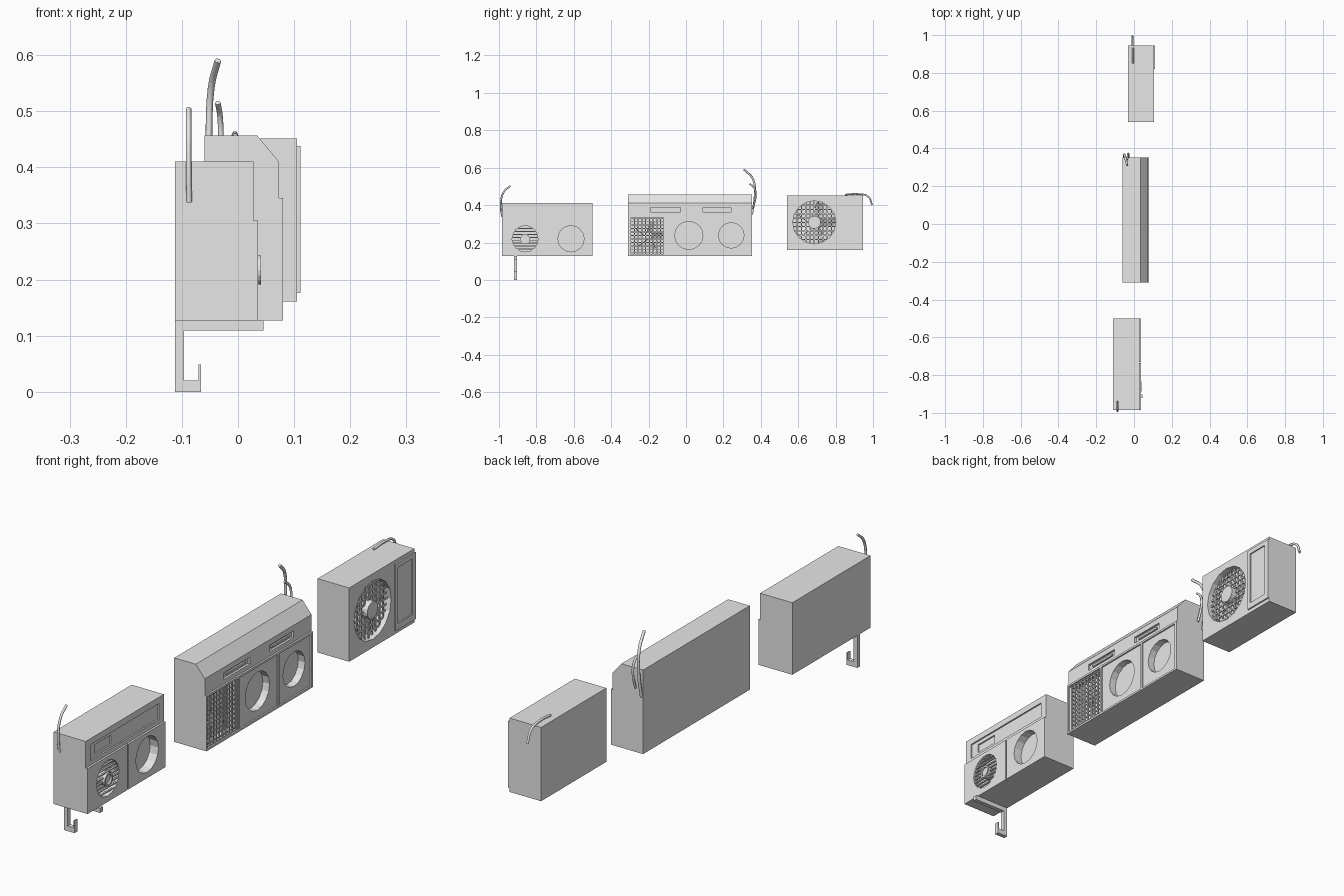
import bpy, bmesh, math
from mathutils import Matrix, Vector

cube = bpy.data.objects.get("Cube")
if cube:
    bpy.data.objects.remove(cube, do_unlink=True)

grey = bpy.data.materials.new("light grey")
grey.use_nodes = True
grey.diffuse_color = (0.8, 0.8, 0.8, 1)
grey.node_tree.nodes["Principled BSDF"].inputs["Base Color"].default_value = (0.8, 0.8, 0.8, 1)


def make(name, bm):
    bmesh.ops.recalc_face_normals(bm, faces=bm.faces)
    mesh = bpy.data.meshes.new(name)
    bm.to_mesh(mesh)
    bm.free()
    mesh.materials.append(grey)
    obj = bpy.data.objects.new(name, mesh)
    bpy.context.collection.objects.link(obj)
    return obj


def add_box(bm, x, y, z):
    spans = (x, y, z)
    mid = Vector([(a + b) / 2 for a, b in spans])
    size = Matrix.Diagonal([b - a for a, b in spans] + [1])
    bmesh.ops.create_cube(bm, size=1, matrix=Matrix.Translation(mid) @ size)


def add_disc(bm, x, y, z, r, r2=None, sides=16):
    """Cylinder along x, from x[0] to x[1]."""
    place = Matrix.Translation((sum(x) / 2, y, z)) @ Matrix.Rotation(math.pi / 2, 4, "Y")
    bmesh.ops.create_cone(bm, cap_ends=True, segments=sides, radius1=r,
                          radius2=r2 or r, depth=x[1] - x[0], matrix=place)


def add_prism(bm, profile, y):
    """Extrude an x-z profile along y."""
    face = bm.faces.new([bm.verts.new((px, y[0], pz)) for px, pz in profile])
    out = bmesh.ops.extrude_face_region(bm, geom=[face])
    verts = [v for v in out["geom"] if isinstance(v, bmesh.types.BMVert)]
    bmesh.ops.translate(bm, verts=verts, vec=(0, y[1] - y[0], 0))


def carve(obj, shapes):
    """Cut each (function, arguments) shape out of the object."""
    for fn, args in shapes:
        bm = bmesh.new()
        fn(bm, *args)
        cutter = make("cutter", bm)
        mod = obj.modifiers.new("cut", "BOOLEAN")
        mod.operation, mod.solver, mod.object = "DIFFERENCE", "EXACT", cutter
        bpy.context.view_layer.objects.active = obj
        bpy.ops.object.modifier_apply(modifier=mod.name)
        bpy.data.objects.remove(cutter, do_unlink=True)


def round_bars(bm, x, y, z, r, count, thick, upright=False):
    """Parallel bars trimmed to a circle."""
    for i in range(count):
        t = r * (2 * (i + 1) / (count + 1) - 1)
        h = math.sqrt(r * r - t * t)
        if upright:
            add_box(bm, x, (y + t - thick, y + t + thick), (z - h, z + h))
        else:
            add_box(bm, x, (y - h, y + h), (z + t - thick, z + t + thick))


def pipe(name, points, radius=0.005):
    curve = bpy.data.curves.new(name, "CURVE")
    curve.dimensions = "3D"
    curve.bevel_depth, curve.bevel_resolution, curve.use_fill_caps = radius, 1, True
    spline = curve.splines.new("BEZIER")
    spline.resolution_u = 4
    spline.bezier_points.add(len(points) - 1)
    for p, co in zip(spline.bezier_points, points):
        p.co = co
        p.handle_left_type = p.handle_right_type = "AUTO"
    curve.materials.append(grey)
    bpy.context.collection.objects.link(bpy.data.objects.new(name, curve))


# Small unit: stepped case with display panel, fan opening and round window
bm = bmesh.new()
add_prism(bm, [(-0.112, 0.127), (0.036, 0.127), (0.036, 0.305), (0.028, 0.305),
               (0.028, 0.41), (-0.112, 0.41)], (-0.985, -0.5))
case = make("small_unit_case", bm)
carve(case, [
    (add_box, ((0.022, 0.1), (-0.955, -0.53), (0.322, 0.385))),
    (add_box, ((0.016, 0.1), (-0.92, -0.82), (0.335, 0.37))),
    (add_box, ((0.03, 0.1), (-0.737, -0.731), (0.12, 0.305))),
    (add_disc, ((0.0, 0.1), -0.86, 0.22, 0.07)),
    (add_disc, ((0.0, 0.1), -0.615, 0.22, 0.07)),
])
bm = bmesh.new()
round_bars(bm, (0.027, 0.034), -0.86, 0.22, 0.07, 8, 0.0025)
make("small_unit_slats", bm)
bm = bmesh.new()
add_disc(bm, (0.0, 0.041), -0.86, 0.217, 0.026)
hub = make("small_unit_hub", bm)
carve(hub, [(add_disc, ((0.034, 0.1), -0.86, 0.217, 0.019))])

# Hook bracket under the small unit
bm = bmesh.new()
add_prism(bm, [(-0.112, 0), (-0.066, 0), (-0.066, 0.049), (-0.07, 0.049), (-0.07, 0.02),
               (-0.096, 0.02), (-0.096, 0.109), (0.045, 0.109), (0.045, 0.127),
               (-0.112, 0.127)], (-0.92, -0.903))
make("hook_bracket", bm)

# Wide unit: sloped top edge, framed front panels, two vents and round windows
bm = bmesh.new()
add_prism(bm, [(-0.06, 0.127), (0.08, 0.127), (0.08, 0.345), (0.073, 0.345),
               (0.073, 0.41), (0.034, 0.457), (-0.06, 0.457)], (-0.31, 0.352))
case = make("wide_unit_case", bm)
cuts = [(add_box, ((0.074, 0.2), span, (0.135, 0.337)))
        for span in ((-0.302, -0.11), (-0.103, 0.135), (0.144, 0.341))]
cuts += [(add_box, ((0.064, 0.2), span, (0.362, 0.388)))
         for span in ((-0.19, -0.03), (0.09, 0.24))]
cuts += [(add_disc, ((0.045, 0.2), 0.015, 0.238, 0.075)),
         (add_disc, ((0.045, 0.2), 0.242, 0.238, 0.068)),
         (add_box, ((0.04, 0.2), (-0.298, -0.114), (0.139, 0.333)))]
carve(case, cuts)
for i, span in enumerate(((-0.17, -0.05), (0.11, 0.22))):
    bm = bmesh.new()
    add_box(bm, (0.06, 0.07), span, (0.371, 0.379))
    make("vent_blade_%d" % (i + 1), bm)

# Grille and fan of the wide unit
bm = bmesh.new()
for i in range(10):
    y = -0.296 + i * 0.02
    add_box(bm, (0.066, 0.072), (y - 0.003, y + 0.003), (0.137, 0.335))
for i in range(11):
    z = 0.145 + i * 0.0185
    add_box(bm, (0.066, 0.07), (-0.3, -0.112), (z - 0.002, z + 0.002))
make("wide_unit_grille", bm)


def fan(name, x, y, z, r, blades):
    bm = bmesh.new()
    add_disc(bm, (x, x + 0.015), y, z, r * 0.25)
    for i in range(blades):
        part = bmesh.new()
        add_box(part, (-0.001, 0.001), (r * 0.2, r), (-r * 0.2, r * 0.2))
        turn = Matrix.Rotation(i * math.tau / blades, 4, "X") @ Matrix.Rotation(0.5, 4, "Y")
        part.transform(Matrix.Translation((x + 0.008, y, z)) @ turn)
        temp = bpy.data.meshes.new("blade")
        part.to_mesh(temp)
        part.free()
        bm.from_mesh(temp)
        bpy.data.meshes.remove(temp)
    make(name, bm)


fan("wide_unit_fan", 0.042, -0.2, 0.238, 0.075, 5)

# Outdoor unit: fan opening and raised side panel
bm = bmesh.new()
add_box(bm, (-0.032, 0.105), (0.54, 0.945), (0.161, 0.451))
case = make("outdoor_unit_case", bm)
carve(case, [(add_disc, ((0.06, 0.2), 0.686, 0.308, 0.115))])
bm = bmesh.new()
add_box(bm, (0.1, 0.111), (0.82, 0.945), (0.176, 0.438))
panel = make("outdoor_unit_panel", bm)
carve(panel, [(add_box, ((0.106, 0.2), (0.835, 0.925), (0.2, 0.42)))])
bm = bmesh.new()
for upright in (False, True):
    round_bars(bm, (0.082, 0.088), 0.686, 0.308, 0.115, 9, 0.003, upright)
make("outdoor_unit_grille", bm)
bm = bmesh.new()
add_disc(bm, (0.06, 0.105), 0.686, 0.308, 0.034)
make("outdoor_unit_hub", bm)
fan("outdoor_unit_fan", 0.062, 0.686, 0.308, 0.108, 5)

# Pipes
pipe("small_unit_pipe", [(-0.087, -0.984, 0.338), (-0.088, -0.99, 0.40),
                         (-0.088, -0.975, 0.47), (-0.088, -0.938, 0.504)])
pipe("wide_unit_pipe_tall", [(-0.053, 0.352, 0.35), (-0.052, 0.368, 0.45),
                             (-0.048, 0.358, 0.54), (-0.036, 0.31, 0.59)], 0.006)
pipe("wide_unit_pipe_short", [(-0.028, 0.354, 0.38), (-0.03, 0.372, 0.44),
                              (-0.032, 0.366, 0.49), (-0.036, 0.34, 0.515)])
pipe("outdoor_unit_pipe", [(-0.005, 0.85, 0.456), (-0.006, 0.92, 0.459),
                           (-0.008, 0.975, 0.445), (-0.008, 0.995, 0.40)])
